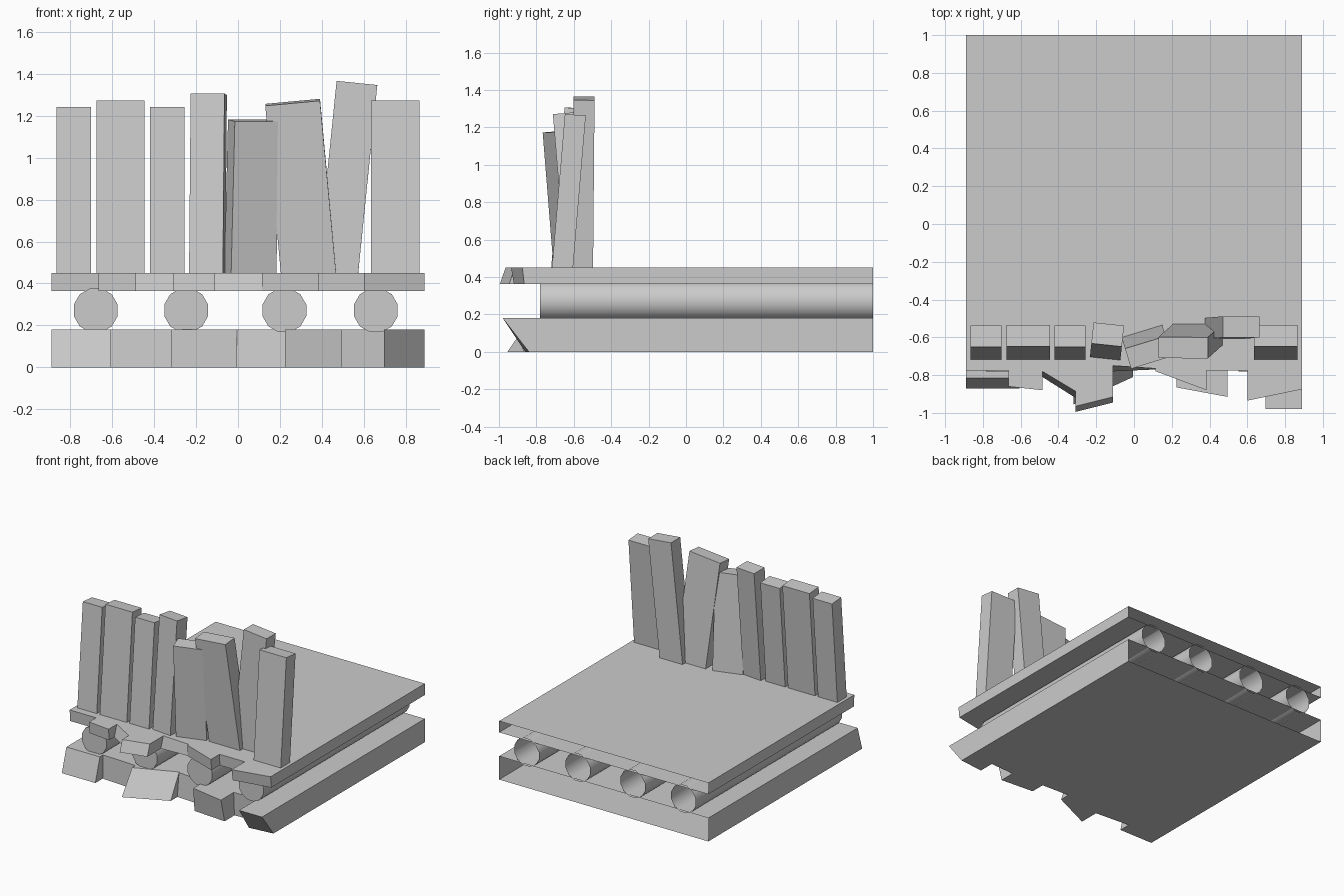
import bpy, bmesh
from math import radians, pi, sin, cos
from mathutils import Matrix

if "Cube" in bpy.data.objects:
    bpy.data.objects.remove(bpy.data.objects["Cube"])

HALF, BACK = 0.89, 1.0


def make_object(name, bm):
    bmesh.ops.recalc_face_normals(bm, faces=bm.faces)
    mesh = bpy.data.meshes.new(name)
    bm.to_mesh(mesh)
    bm.free()
    obj = bpy.data.objects.new(name, mesh)
    bpy.context.collection.objects.link(obj)
    return obj


def broken_slab(name, z0, z1, xs, fronts):
    """Slab with a splintered front; each board gives its front y at
    (top left, top right, bottom left, bottom right). The back is open."""
    bm = bmesh.new()
    top, bottom = [], []
    for i, (tl, tr, bl, br) in enumerate(fronts):
        for x, t, b in ((xs[i], tl, bl), (xs[i + 1], tr, br)):
            top.append(bm.verts.new((x, t, z1)))
            bottom.append(bm.verts.new((x, b, z0)))
    for x in (HALF, -HALF):
        top.append(bm.verts.new((x, BACK, z1)))
        bottom.append(bm.verts.new((x, BACK, z0)))
    bm.faces.new(top)
    bm.faces.new(bottom[::-1])
    n = len(top)
    for i in range(n):
        if i != n - 2:  # leave the back open
            j = (i + 1) % n
            bm.faces.new((top[i], bottom[i], bottom[j], top[j]))
    return make_object(name, bm)


def log(name, x):
    """Twelve-sided log, capped at the front, open at the back."""
    bm = bmesh.new()
    r, n = 0.108, 12
    rings = [[bm.verts.new((x + r * cos(2 * pi * (k + .5) / n), y,
                            0.272 + r * sin(2 * pi * (k + .5) / n)))
              for k in range(n)] for y in (-0.78, BACK)]
    for k in range(n):
        j = (k + 1) % n
        f = bm.faces.new((rings[0][k], rings[0][j], rings[1][j], rings[1][k]))
        f.smooth = True
    bm.faces.new(rings[0]).smooth = False
    obj = make_object(name, bm)
    bpy.context.view_layer.objects.active = obj
    obj.select_set(True)
    bpy.ops.object.shade_smooth_by_angle(angle=radians(40))
    obj.select_set(False)


def plank(name, x, y, width, height, lean, roll=0, yaw=0):
    """Upright board; positive lean tips it back, positive roll to the right."""
    bm = bmesh.new()
    bmesh.ops.create_cube(bm, size=1)
    m = (Matrix.Translation((x, y, 0.43))
         @ Matrix.Rotation(radians(yaw), 4, 'Z')
         @ Matrix.Rotation(radians(-lean), 4, 'X')
         @ Matrix.Rotation(radians(roll), 4, 'Y')
         @ Matrix.Diagonal((width, 0.112, height, 1))
         @ Matrix.Translation((0, 0, 0.5)))
    bmesh.ops.transform(bm, matrix=m, verts=bm.verts)
    make_object(name, bm)


# thick lower slab
broken_slab("lower_slab", 0, 0.18,
            [-HALF, -0.605, -0.32, -0.005, 0.225, 0.495, 0.695, HALF],
            [(-.815, -.815, -.87, -.87), (-.775, -.79, -.78, -.80),
             (-.83, -.70, -.955, -.81), (-.71, -.73, -.73, -.74),
             (-.865, -.915, -.85, -.87), (-.76, -.75, -.75, -.74),
             (-.98, -.98, -.86, -.84)])

# thin deck
broken_slab("deck", 0.363, 0.45,
            [-HALF, -0.665, -0.485, -0.31, -0.11, 0.115, 0.385, 0.6, HALF],
            [(-.775, -.775, -.77, -.77), (-.86, -.88, -.855, -.875),
             (-.78, -.885, -.81, -.92), (-.965, -.915, -.995, -.945),
             (-.75, -.765, -.78, -.77), (-.78, -.88, -.775, -.87),
             (-.775, -.775, -.77, -.77), (-.935, -.875, -.92, -.865)])

# supporting logs
for i, x in enumerate((-0.678, -0.247, 0.221, 0.657)):
    log(f"log_{i + 1}", x)

# row of uneven upright planks
planks = [
    (-0.783, -0.662, .165, .81, 4.8),
    (-0.560, -0.662, .230, .84, 4.8),
    (-0.338, -0.662, .165, .81, 4.8),
    (-0.147, -0.658, .162, .875, 4.8, 0, -6),
    (0.058, -0.620, .225, .75, -4.8, 0, 17),
    (0.338, -0.585, .262, .84, -4.8, -5.3, 0),
    (0.473, -0.553, .195, .93, 0.5, 5.8, 0),
    (0.750, -0.662, .230, .84, 4.8),
]
for i, p in enumerate(planks):
    plank(f"plank_{i + 1}", *p)
